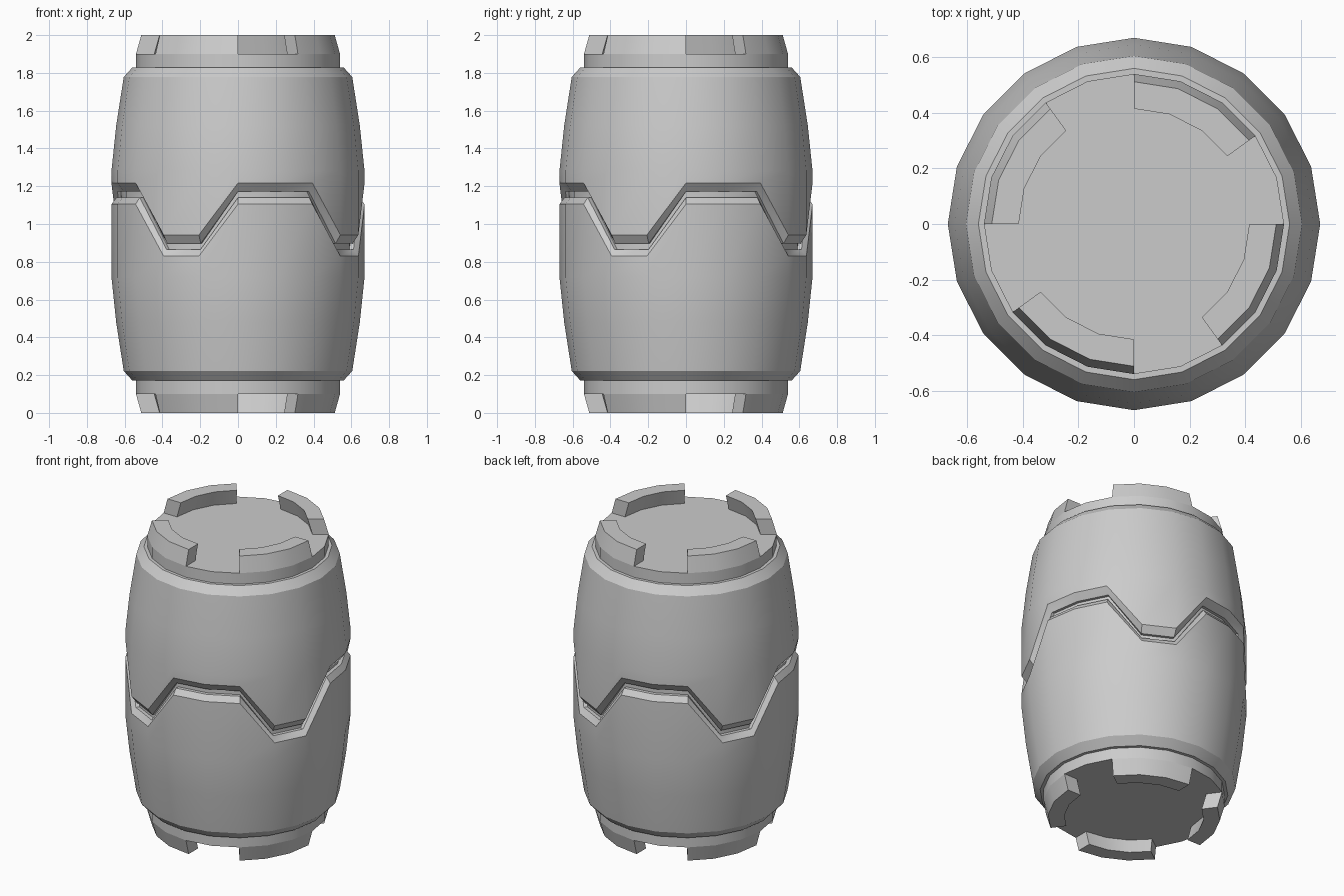
import bpy, bmesh, math

if "Cube" in bpy.data.objects:
    bpy.data.objects.remove(bpy.data.objects["Cube"])

SIDES = 20
STEP = 2 * math.pi / SIDES


def point(i, r, z):
    # column 0 faces the front (-y), counting towards +x
    a = -math.pi / 2 + i * STEP
    return (r * math.cos(a), r * math.sin(a), z)


def finish(bm, name):
    bmesh.ops.recalc_face_normals(bm, faces=bm.faces)
    mesh = bpy.data.meshes.new(name)
    bm.to_mesh(mesh)
    bm.free()
    ob = bpy.data.objects.new(name, mesh)
    bpy.context.collection.objects.link(ob)
    bpy.ops.object.select_all(action='DESELECT')
    ob.select_set(True)
    bpy.context.view_layer.objects.active = ob
    bpy.ops.object.shade_smooth_by_angle(angle=math.radians(28))
    return ob


# Barrel body: lathed rings; the groove rings drop on two columns out of five
END = [(0.54, 0.10), (0.54, 0.172), (0.56, 0.172), (0.605, 0.222),
       (0.645, 0.48), (0.67, 0.72)]
GROOVE = [(0.67, 1.105), (0.643, 1.14), (0.62, 1.14),
          (0.62, 1.172), (0.638, 1.172), (0.67, 1.217)]
DROP = 0.275

rings = [(r, z, 0) for r, z in END]
rings += [(r, z, DROP) for r, z in GROOVE]
rings += [(r, 2 - z, 0) for r, z in reversed(END)]

bm = bmesh.new()
loops = [[bm.verts.new(point(i, r, z - (d if i % 5 >= 3 else 0)))
          for i in range(SIDES)] for r, z, d in rings]
for lo, hi in zip(loops, loops[1:]):
    for i in range(SIDES):
        j = (i + 1) % SIDES
        bm.faces.new((lo[i], lo[j], hi[j], hi[i]))
bm.faces.new(loops[0][::-1])
bm.faces.new(loops[-1])
finish(bm, "barrel_body")


# Rim teeth: four leaning blocks, three segments wide, on each end
def rim_teeth(name, flip):
    section = [(0.54, 1.9), (0.512, 2.0), (0.415, 2.0), (0.443, 1.9)]
    bm = bmesh.new()
    for k in range(4):
        cols = [[bm.verts.new(point(i, r, 2 - z if flip else z))
                 for r, z in section] for i in range(5 * k + 2, 5 * k + 6)]
        for a, b in zip(cols, cols[1:]):
            for s in range(3):
                bm.faces.new((a[s], b[s], b[s + 1], a[s + 1]))
        bm.faces.new(cols[0])
        bm.faces.new(cols[-1])
    finish(bm, name)


rim_teeth("top_rim_teeth", False)
rim_teeth("bottom_rim_teeth", True)
